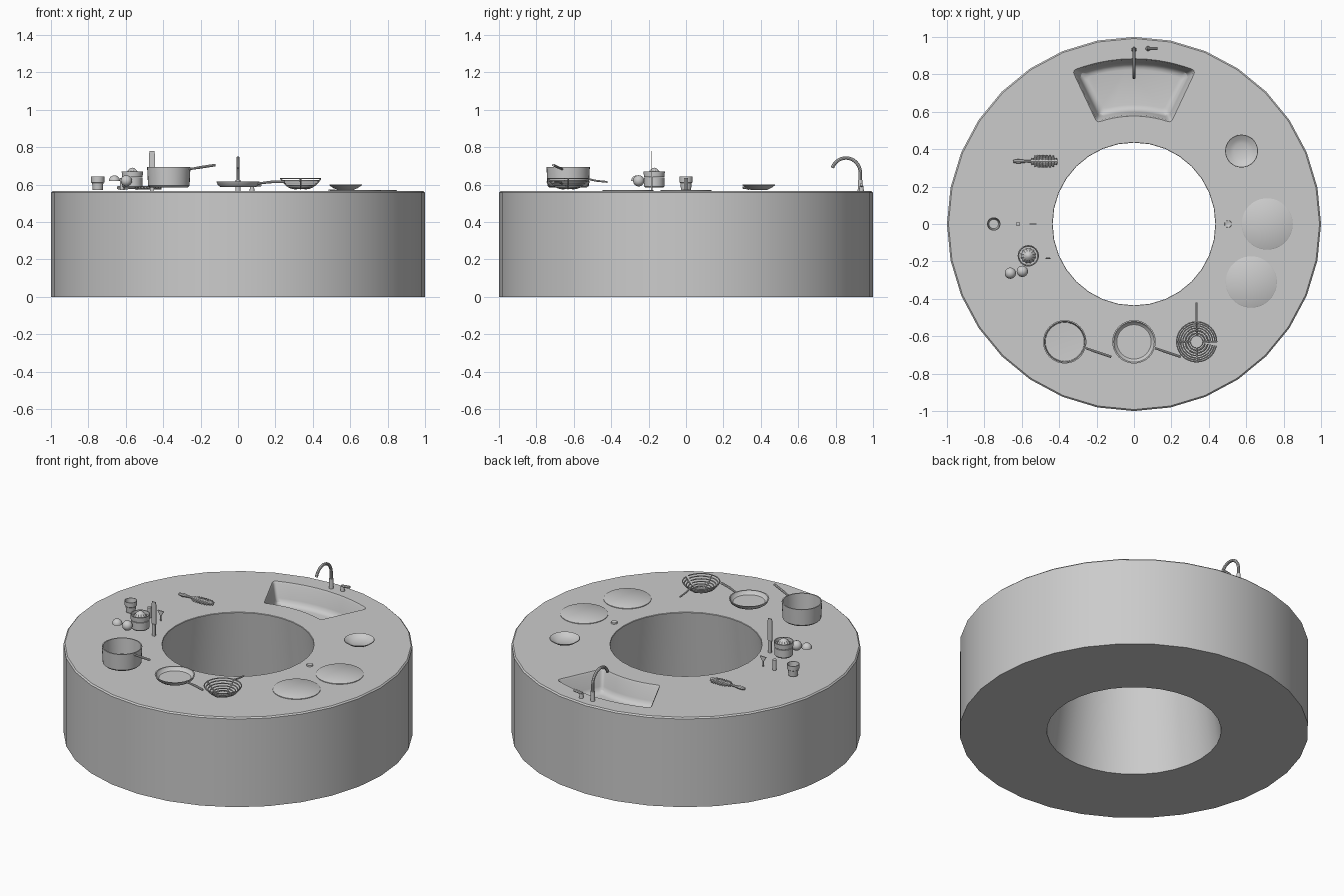
import bpy, bmesh, math
from mathutils import Vector

if "Cube" in bpy.data.objects:
    bpy.data.objects.remove(bpy.data.objects["Cube"])

TOP = 0.565


def finish(name, bm, angle=35):
    bmesh.ops.remove_doubles(bm, verts=bm.verts, dist=1e-5)
    bmesh.ops.recalc_face_normals(bm, faces=bm.faces)
    me = bpy.data.meshes.new(name)
    bm.to_mesh(me)
    bm.free()
    ob = bpy.data.objects.new(name, me)
    bpy.context.collection.objects.link(ob)
    smooth(ob, angle)
    return ob


def smooth(ob, angle=35):
    bpy.ops.object.select_all(action='DESELECT')
    ob.select_set(True)
    bpy.context.view_layer.objects.active = ob
    bpy.ops.object.shade_smooth_by_angle(angle=math.radians(angle))


def loft(bm, loops, closed=False, caps=False):
    rows = [[bm.verts.new(p) for p in lp] for lp in loops]
    n = len(rows[0])
    pairs = list(zip(rows, rows[1:])) + ([(rows[-1], rows[0])] if closed else [])
    for a, b in pairs:
        for i in range(n):
            j = (i + 1) % n
            bm.faces.new((a[i], a[j], b[j], b[i]))
    if caps:
        bm.faces.new(rows[0])
        bm.faces.new(rows[-1])


def lathe(name, profile, x=0, y=0, segs=32, closed=False, flute=0):
    """Revolve (radius, z) points about a vertical axis; flute ripples the radius."""
    bm = bmesh.new()
    loops = []
    for r, z in profile:
        loops.append([(x + r * (1 + flute * (i % 2)) * math.cos(math.tau * i / segs),
                       y + r * (1 + flute * (i % 2)) * math.sin(math.tau * i / segs), z)
                      for i in range(segs)])
    loft(bm, loops, closed)
    return finish(name, bm)


def tube(name, pts, r, cyclic=False, radii=None):
    cu = bpy.data.curves.new(name, 'CURVE')
    cu.dimensions = '3D'
    cu.bevel_depth = r
    cu.bevel_resolution = 2
    cu.use_fill_caps = True
    sp = cu.splines.new('POLY')
    sp.points.add(len(pts) - 1)
    for i, p in enumerate(pts):
        sp.points[i].co = (*p, 1)
        sp.points[i].radius = radii[i] if radii else 1
    sp.use_cyclic_u = cyclic
    ob = bpy.data.objects.new(name, cu)
    bpy.context.collection.objects.link(ob)
    bpy.ops.object.select_all(action='DESELECT')
    ob.select_set(True)
    bpy.context.view_layer.objects.active = ob
    bpy.ops.object.convert(target='MESH')
    smooth(bpy.context.object)


def ring_pts(x, y, z, r, n=32):
    return [(x + r * math.cos(math.tau * i / n), y + r * math.sin(math.tau * i / n), z) for i in range(n)]


def upright_plate(name, outline, x, y, t):
    """Half outline of (half width, z), mirrored, standing in the xz plane."""
    full = outline + [(-w, z) for w, z in reversed(outline)]
    bm = bmesh.new()
    loft(bm, [[(x + w, y + s * t / 2, z) for w, z in full] for s in (-1, 1)], caps=True)
    return finish(name, bm)


# Ring-shaped counter
counter = lathe("ring_counter", [(0.5, 0), (1, 0), (1, TOP - 0.008), (0.992, TOP),
                                 (0.437, TOP), (0.435, TOP - 0.003)], closed=True)


# Sink basin, cut as a rounded, tapering ring sector
def sector(inset, z):
    r0, r1 = 0.577 + inset, 0.884 - inset
    a1, a0 = math.radians(21.8) - inset / r1, math.radians(20.3) - inset / r0
    pol = lambda r, a: Vector((r * math.sin(a), r * math.cos(a)))
    c = 0.022
    pts = []

    def corner(r, a, sgn, rin, first):
        k = pol(r, a * sgn)
        along = pol(r, (a - c / r) * sgn)
        side = pol(r + rin * c, a * sgn)
        seq = (side, along) if first else (along, side)
        for t in (0, 0.25, 0.5, 0.75, 1):
            pts.append(seq[0] * (1 - t) ** 2 + k * 2 * t * (1 - t) + seq[1] * t * t)

    corner(r1, a1, -1, -1, True)
    pts += [pol(r1, (a1 - c / r1) * (i / 5)) for i in range(-4, 5)]
    corner(r1, a1, 1, -1, False)
    corner(r0, a0, 1, 1, True)
    pts += [pol(r0, (a0 - c / r0) * (-i / 5)) for i in range(-4, 5)]
    corner(r0, a0, -1, 1, False)
    return [(p.x, p.y, z) for p in pts]


bm = bmesh.new()
loft(bm, [sector(i, z) for i, z in ((0, 0.6), (0, TOP), (0.006, TOP - 0.01), (0.022, 0.47),
                                    (0.03, 0.45), (0.045, 0.438), (0.06, 0.435))], caps=True)
cutter = finish("sink_cutter", bm)
cutter.hide_render = True
mod = counter.modifiers.new("sink", 'BOOLEAN')
mod.object = cutter
mod.operation = 'DIFFERENCE'
mod.solver = 'EXACT'
bpy.context.view_layer.objects.active = counter
bpy.ops.object.modifier_apply(modifier=mod.name)
bpy.data.objects.remove(cutter)
smooth(counter, 30)

# Faucet and its lever
arc = [(0, 0.855 + 0.077 * math.cos(a), 0.662 + 0.08 * math.sin(a))
       for a in (math.radians(d) for d in range(0, 161, 10))]
tube("faucet_spout", [(0, 0.932, TOP - 0.01), (0, 0.932, 0.62)] + arc, 0.009)
lathe("faucet_base", [(0, 0.625), (0.012, 0.625), (0.014, TOP)], 0, 0.932, 16)
lathe("lever_post", [(0, 0.592), (0.011, 0.592), (0.013, TOP)], 0.075, 0.938, 16)
tube("lever_handle", [(0.07, 0.938, 0.594), (0.125, 0.938, 0.6)], 0.009)

# Hob discs and control knob
for i, (x, y) in enumerate(((0.712, 0), (0.627, -0.31))):
    lathe(f"hob_disc_{i + 1}", [(0, 0.571), (0.134, 0.571), (0.137, 0.569), (0.137, 0.56)], x, y, 48)
lathe("hob_knob", [(0, 0.571), (0.008, 0.571), (0.012, 0.573), (0.018, 0.573), (0.02, 0.56)], 0.503, 0, 20)

# Saucer
lathe("saucer", [(0, 0.572), (0.045, 0.572), (0.065, 0.581), (0.088, 0.597), (0.086, 0.6),
                 (0.063, 0.586), (0.042, 0.578), (0, 0.577)], 0.575, 0.39)

# Saucepan and frying pan
lathe("saucepan", [(0, 0.584), (0.1, 0.584), (0.111, 0.594), (0.116, 0.695), (0.109, 0.695),
                   (0.104, 0.598), (0, 0.592)], -0.37, -0.63)
tube("saucepan_handle", [(-0.262, -0.662, 0.682), (-0.2, -0.684, 0.692), (-0.122, -0.71, 0.704)],
     0.007, radii=[0.8, 1, 1])
lathe("frying_pan", [(0, 0.588), (0.095, 0.588), (0.108, 0.598), (0.116, 0.615), (0.109, 0.615),
                     (0.102, 0.601), (0.092, 0.594), (0, 0.594)], 0, -0.63)
tube("frying_pan_handle", [(0.108, -0.662, 0.606), (0.18, -0.687, 0.614), (0.25, -0.71, 0.614)],
     0.007, radii=[0.8, 1, 1])

# Wire strainer: hoops, ribs, base disc and handle
cx, cy = 0.335, -0.63
hoops = [(0.045, 0.582), (0.06, 0.588), (0.074, 0.597), (0.086, 0.608), (0.097, 0.62), (0.107, 0.632)]
for i, (r, z) in enumerate(hoops):
    tube(f"strainer_hoop_{i + 1}", ring_pts(cx, cy, z, r), 0.0035)
for i in range(4):
    c, s = math.cos(i * math.pi / 2), math.sin(i * math.pi / 2)
    tube(f"strainer_rib_{i + 1}", [(cx + r * c, cy + r * s, z - 0.002) for r, z in [(0.02, 0.579)] + hoops], 0.004)
lathe("strainer_base", [(0, 0.577), (0.032, 0.577), (0.034, 0.58), (0.032, 0.583), (0, 0.583)], cx, cy)
tube("strainer_handle", [(cx, cy + 0.105, 0.63), (cx, cy + 0.15, 0.62), (cx, -0.42, 0.614)], 0.005)

# Slatted scrubbing brush lying flat
for i in range(9):
    u = (i - 4) / 4.4
    w = 0.034 * (1 - u ** 4) ** 0.5
    tube(f"brush_row_{i + 1}", [(-0.48 + 0.068 * u, 0.335 + w * v, 0.583) for v in (-1, -0.5, 0, 0.5, 1)],
         0.0085, radii=[0.6, 0.95, 1, 0.95, 0.6])
tube("brush_spine", [(-0.55, 0.335, 0.583), (-0.41, 0.335, 0.583)], 0.01)
tube("brush_handle", [(-0.545, 0.335, 0.583), (-0.58, 0.335, 0.583), (-0.62, 0.335, 0.583), (-0.647, 0.335, 0.583)],
     0.012, radii=[0.5, 0.6, 1, 0.6])

# Fluted cup
lathe("cup", [(0, 0.572), (0.027, 0.572), (0.03, 0.608), (0.035, 0.612), (0.036, 0.642), (0.033, 0.642),
              (0.03, 0.61), (0.025, 0.578), (0, 0.578)], -0.75, 0, 20)

# Shaker, small scoop blade and upright knife
lathe("shaker", [(0, 0.57), (0.012, 0.57), (0.012, 0.634), (0, 0.636)], -0.62, 0, 16)
upright_plate("small_scraper", [(0.004, 0.57), (0.004, 0.602), (0.02, 0.627), (0.02, 0.632)], -0.54, 0, 0.006)
upright_plate("knife_blade", [(0.016, 0.64), (0.016, 0.76), (0.012, 0.78)], -0.46, -0.183, 0.004)
upright_plate("knife_handle", [(0.009, TOP), (0.011, 0.58), (0.009, 0.64)], -0.46, -0.183, 0.01)

# Citrus juicer: jug, rim tray and ribbed cone
jx, jy = -0.565, -0.17
lathe("juicer_jug", [(0, 0.583), (0.048, 0.583), (0.054, 0.59), (0.054, 0.637), (0, 0.637)], jx, jy)
lathe("juicer_tray", [(0, 0.641), (0.055, 0.641), (0.057, 0.671), (0.052, 0.671), (0.05, 0.652), (0, 0.652)], jx, jy)
lathe("juicer_cone", [(0, 0.69), (0.01, 0.687), (0.027, 0.67), (0.038, 0.65)], jx, jy, 24, flute=0.14)

# Whole and halved fruit
ball = lambda lo, r, z: [(r * math.cos(math.radians(d)), z + r * math.sin(math.radians(d))) for d in range(lo, 91, 15)]
lathe("whole_fruit", ball(-90, 0.03, 0.62), -0.597, -0.253, 24)
lathe("half_fruit", [(0, 0.619)] + ball(0, 0.03, 0.619), -0.661, -0.263, 24)
